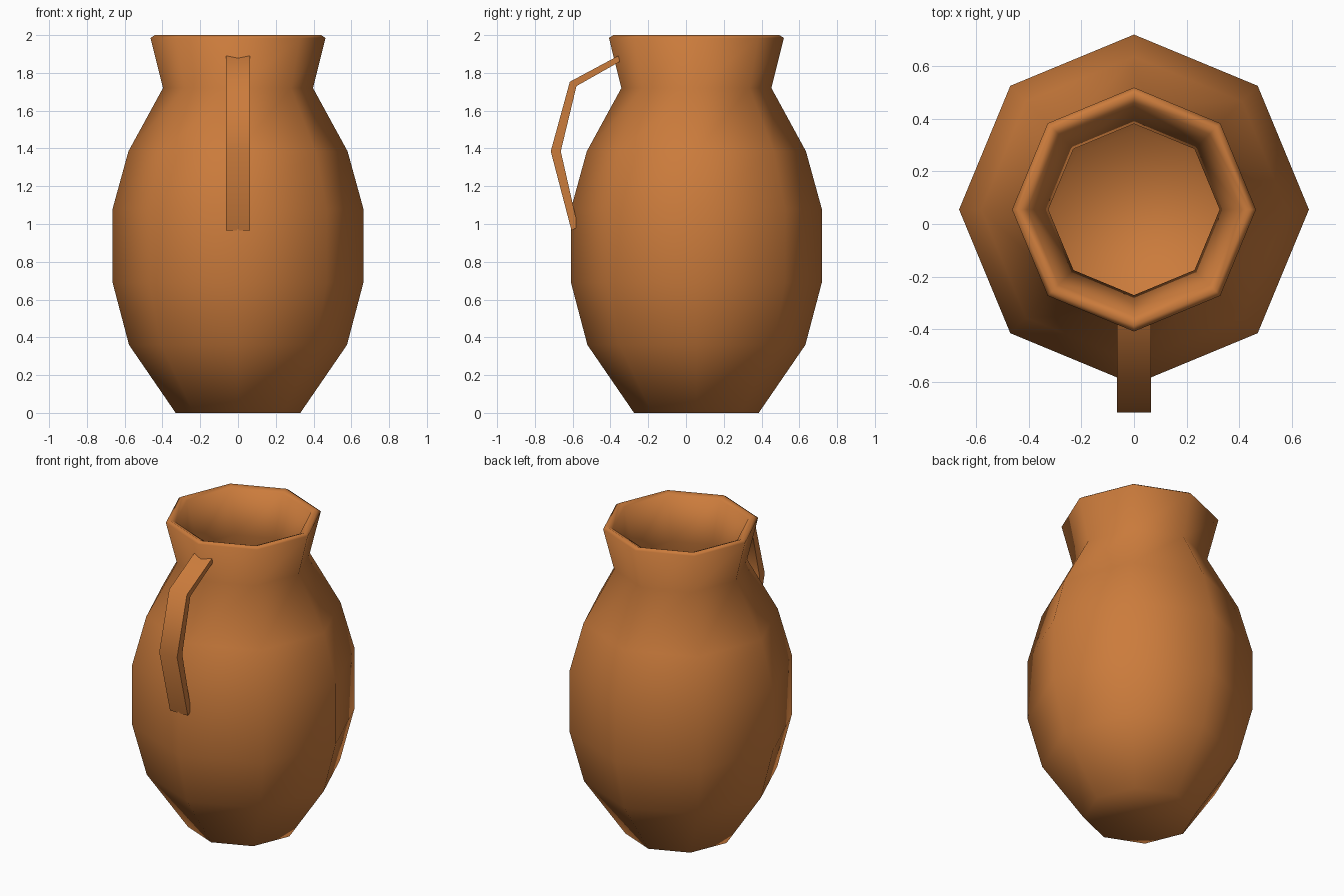
import bpy, bmesh, math

if "Cube" in bpy.data.objects:
    bpy.data.objects.remove(bpy.data.objects["Cube"])

clay = bpy.data.materials.new("clay")
clay.diffuse_color = (0.6, 0.2, 0.045, 1)
clay.use_nodes = True
clay.node_tree.nodes["Principled BSDF"].inputs["Base Color"].default_value = clay.diffuse_color


def make_object(name, bm):
    bmesh.ops.recalc_face_normals(bm, faces=bm.faces)
    mesh = bpy.data.meshes.new(name)
    bm.to_mesh(mesh)
    bm.free()
    mesh.materials.append(clay)
    obj = bpy.data.objects.new(name, mesh)
    bpy.context.collection.objects.link(obj)
    bpy.ops.object.select_all(action='DESELECT')
    obj.select_set(True)
    bpy.context.view_layer.objects.active = obj
    return obj


def bridge(bm, rings):
    for a, b in zip(rings, rings[1:]):
        n = len(a)
        for i in range(n):
            j = (i + 1) % n
            bm.faces.new((a[i], a[j], b[j], b[i]))
    bm.faces.new(rings[0])
    bm.faces.new(rings[-1])


# Jug body: eight-sided lathe, outside wall up to the rim then down the inside
SIDES, CENTRE_Y = 8, 0.055
profile = [(0.33, 0), (0.577, 0.36), (0.664, 0.69), (0.664, 1.08), (0.58, 1.385),
           (0.397, 1.72), (0.463, 1.985), (0.44, 2.0), (0.405, 1.985),
           (0.325, 1.72), (0.515, 1.36), (0.6, 1.07), (0.6, 0.7),
           (0.52, 0.38), (0.3, 0.06)]
bm = bmesh.new()
rings = []
for r, z in profile:
    angles = [2 * math.pi * i / SIDES for i in range(SIDES)]
    rings.append([bm.verts.new((r * math.cos(a), CENTRE_Y + r * math.sin(a), z)) for a in angles])
bridge(bm, rings)
make_object("jug_body", bm)
bpy.ops.object.shade_smooth()

# Handle: flat strap following outer and inner (y, z) paths
outer = [(-0.35, 1.895), (-0.615, 1.753), (-0.716, 1.385), (-0.606, 0.965)]
inner = [(-0.35, 1.86), (-0.58, 1.73), (-0.663, 1.385), (-0.572, 0.985)]
W = 0.064
bm = bmesh.new()
rings = [[bm.verts.new(p) for p in ((-W, *o), (W, *o), (W, *i), (-W, *i))]
         for o, i in zip(outer, inner)]
bridge(bm, rings)
make_object("handle", bm)
bpy.ops.object.shade_smooth_by_angle(angle=math.radians(50))
